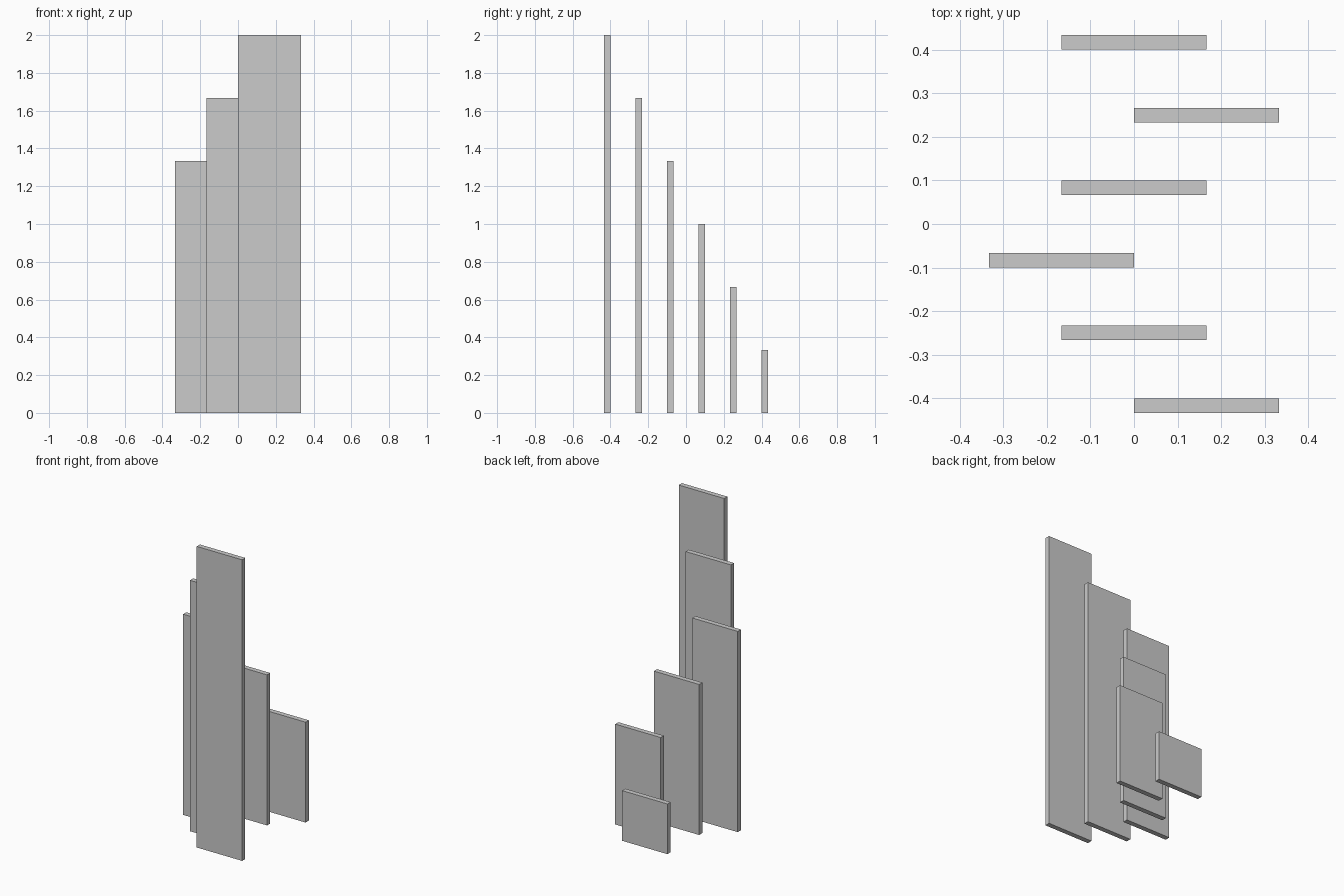
import bpy

if "Cube" in bpy.data.objects:
    bpy.data.objects.remove(bpy.data.objects["Cube"])

N = 6
WIDTH, THICK, STEP = 1 / 3, 1 / 30, 1 / 6
# sideways zig-zag of the panels, front to back, in steps
OFFSETS = [1, 0, -1, 0, 1, 0]


def panel(name, x, y, height):
    bpy.ops.mesh.primitive_cube_add(size=1, location=(x, y, height / 2))
    ob = bpy.context.object
    ob.name = name
    ob.scale = (WIDTH, THICK, height)
    bpy.ops.object.transform_apply(location=False, rotation=False, scale=True)


# upright panels, tallest at the front, dropping evenly toward the back
for i, off in enumerate(OFFSETS):
    panel(f"panel_{i + 1}", off * STEP, (i - (N - 1) / 2) * STEP, 2 * (N - i) / N)
